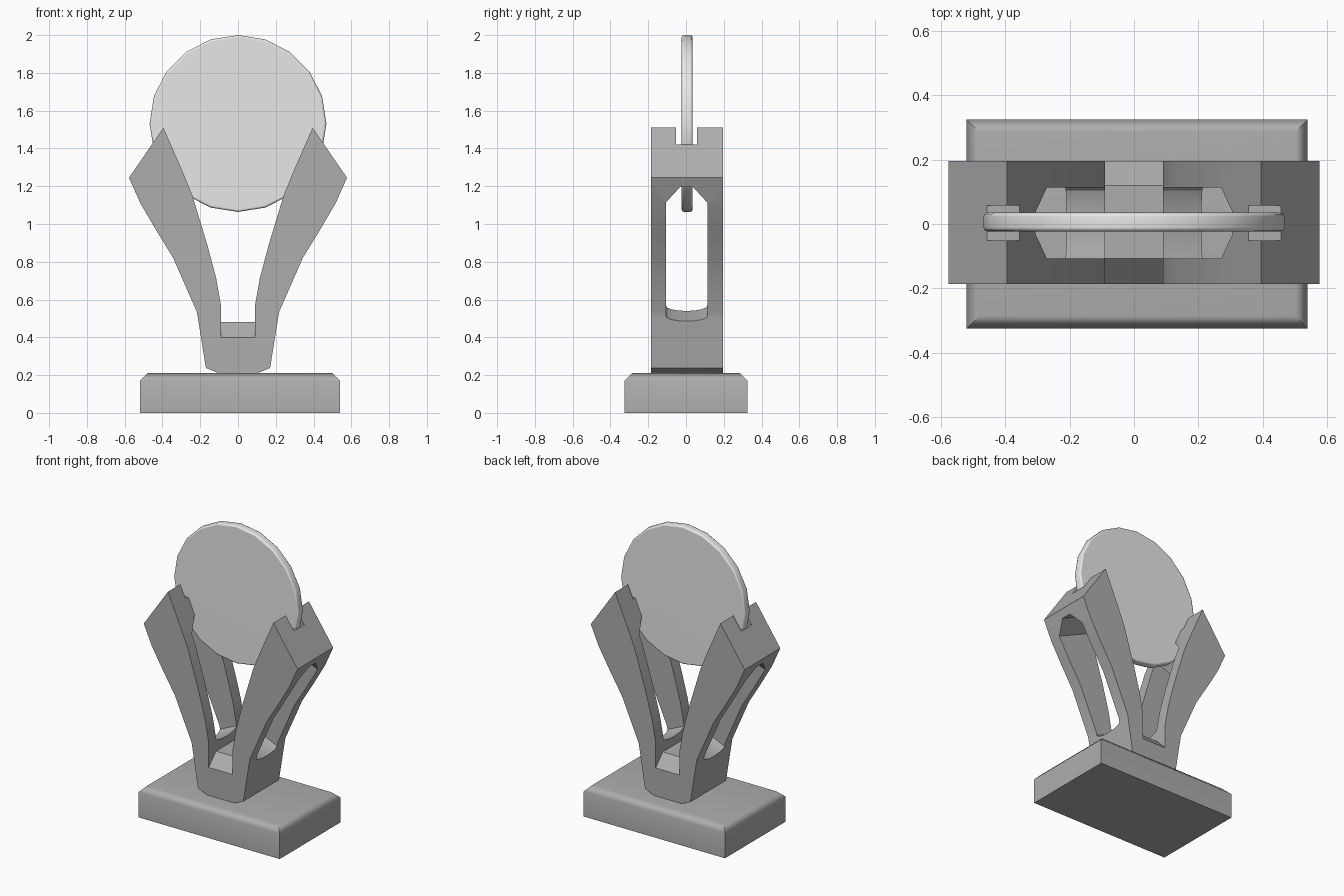
import bpy, bmesh, math
from mathutils import Vector

cube = bpy.data.objects.get("Cube")
if cube:
    bpy.data.objects.remove(cube, do_unlink=True)


def material(name, grey):
    mat = bpy.data.materials.new(name)
    mat.use_nodes = True
    colour = (grey, grey, grey, 1)
    mat.diffuse_color = colour
    mat.node_tree.nodes["Principled BSDF"].inputs["Base Color"].default_value = colour
    return mat


body_grey = material("mid grey", 0.42)
disc_grey = material("pale grey", 0.8)


def prism(name, outline, offset, mat):
    """Solid swept from an outline of 3D points along an offset vector."""
    bm = bmesh.new()
    face = bm.faces.new([bm.verts.new(p) for p in outline])
    swept = bmesh.ops.extrude_face_region(bm, geom=[face])["geom"]
    bmesh.ops.translate(bm, vec=offset, verts=[v for v in swept if isinstance(v, bmesh.types.BMVert)])
    bmesh.ops.recalc_face_normals(bm, faces=bm.faces)
    mesh = bpy.data.meshes.new(name)
    bm.to_mesh(mesh)
    bm.free()
    obj = bpy.data.objects.new(name, mesh)
    bpy.context.collection.objects.link(obj)
    mesh.materials.append(mat)
    return obj


def bevel_edges(obj, width, segments, rule):
    bm = bmesh.new()
    bm.from_mesh(obj.data)
    edges = [e for e in bm.edges if rule(e)]
    bmesh.ops.bevel(bm, geom=edges, offset=width, segments=segments, profile=0.5, affect='EDGES')
    bm.to_mesh(obj.data)
    bm.free()


def activate(obj):
    bpy.ops.object.select_all(action='DESELECT')
    obj.select_set(True)
    bpy.context.view_layer.objects.active = obj


def smooth(obj, degrees):
    activate(obj)
    bpy.ops.object.shade_smooth_by_angle(angle=math.radians(degrees))


def cut(obj, cutter):
    mod = obj.modifiers.new("cut", 'BOOLEAN')
    mod.operation, mod.solver, mod.object = 'DIFFERENCE', 'EXACT', cutter
    activate(obj)
    bpy.ops.object.modifier_apply(modifier=mod.name)
    bpy.data.objects.remove(cutter, do_unlink=True)


FRONT, BACK = -0.186, 0.196
DEPTH = Vector((0, BACK - FRONT, 0))

# Plinth with chamfered top edges
base = prism("base", [(-0.52, -0.325, 0), (0.54, -0.325, 0), (0.54, 0.325, 0), (-0.52, 0.325, 0)],
             (0, 0, 0.21), body_grey)
bevel_edges(base, 0.04, 1, lambda e: all(v.co.z > 0.2 for v in e.verts))
smooth(base, 50)
base.modifiers.new("weighted normals", 'WEIGHTED_NORMAL').keep_sharp = True

# Block between the feet of the arms, sloped at front and back
prism("centre_block",
      [(-0.092, y, z) for y, z in [(FRONT, 0.2), (BACK, 0.2), (BACK, 0.4),
                                   (0.12, 0.48), (-0.107, 0.48), (FRONT, 0.4)]],
      (0.184, 0, 0), body_grey)

# Flaring arms: side profile, tilted window opening and a slot for the disc
ARM = [(0.09, 0.205), (0.17, 0.238), (0.212, 0.5), (0.218, 0.535), (0.343, 0.82), (0.435, 0.97),
       (0.517, 1.11), (0.577, 1.245), (0.395, 1.51), (0.29, 1.27), (0.243, 1.155),
       (0.164, 0.895), (0.116, 0.715), (0.09, 0.57)]
HALF = 0.11
WINDOW = [(HALF * math.cos(a), 0.556 - 0.026 * math.sin(a))
          for a in (math.pi * i / 8 for i in range(9))]
WINDOW += [(-HALF, 1.23), (-0.035, 1.32), (0.035, 1.32), (HALF, 1.23)]

for side, label in ((1, "left"), (-1, "right")):
    arm = prism(label + "_arm", [(side * x, FRONT, z) for x, z in ARM], DEPTH, body_grey)
    through = Vector((side * 0.91, 0, -0.41))
    along = Vector((side * 0.41, 0, 0.91))
    opening = [along * w + Vector((0, y + 0.003, 0)) - through * 0.5 for y, w in WINDOW]
    cut(arm, prism("window_cutter", opening, through * 1.5, body_grey))
    slot = [(side * x, -0.052, z) for x, z in [(0.25, 1.42), (0.6, 1.42), (0.6, 1.6), (0.25, 1.6)]]
    cut(arm, prism("slot_cutter", slot, (0, 0.11, 0), body_grey))
    smooth(arm, 25)

# Upright disc with a softened rim
SIDES = 20
angles = [2 * math.pi * i / SIDES for i in range(SIDES)]
disc = prism("disc", [(0.468 * math.sin(a), -0.023, 1.532 + 0.468 * math.cos(a)) for a in angles],
             (0, 0.058, 0), disc_grey)
bevel_edges(disc, 0.012, 2, lambda e: abs(e.verts[0].co.y - e.verts[1].co.y) < 0.001)
smooth(disc, 50)
disc.modifiers.new("weighted normals", 'WEIGHTED_NORMAL').keep_sharp = True
